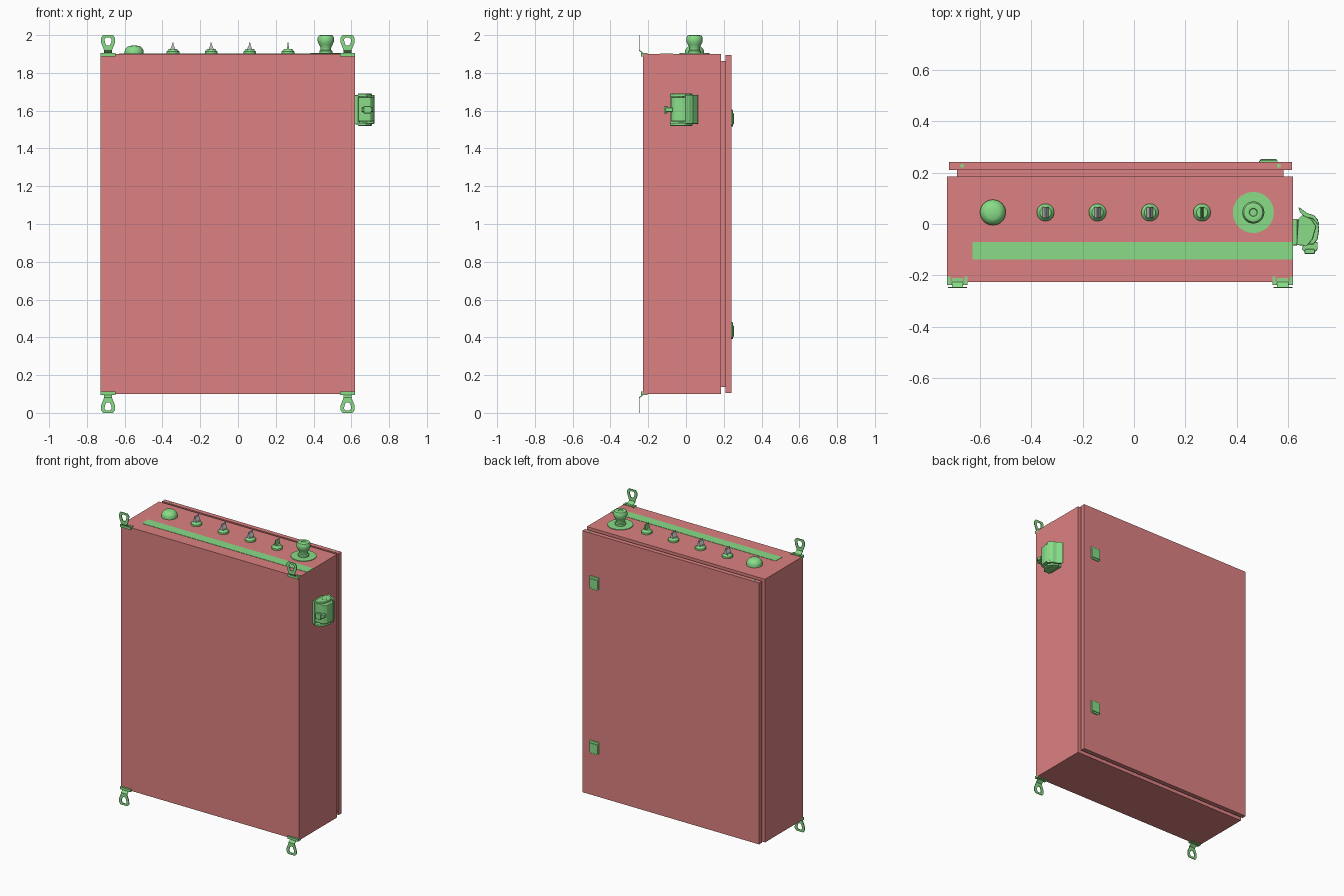
import bpy, bmesh, math
from mathutils import Vector


def material(name, rgb):
    m = bpy.data.materials.new(name)
    m.diffuse_color = (*rgb, 1)
    return m


RED = material("red_enclosure", (0.72, 0.22, 0.22))
GREEN = material("green_fittings", (0.25, 0.72, 0.25))


def finish(name, bm, mat, bevel=0, smooth=False):
    bmesh.ops.recalc_face_normals(bm, faces=bm.faces)
    me = bpy.data.meshes.new(name)
    bm.to_mesh(me)
    bm.free()
    ob = bpy.data.objects.new(name, me)
    bpy.context.collection.objects.link(ob)
    if mat:
        me.materials.append(mat)
    if bevel:
        mod = ob.modifiers.new("Bevel", "BEVEL")
        mod.width, mod.segments = bevel, 2
    if smooth:
        bpy.ops.object.select_all(action='DESELECT')
        ob.select_set(True)
        bpy.context.view_layer.objects.active = ob
        bpy.ops.object.shade_smooth_by_angle(angle=math.radians(35))
    return ob


def prism(name, pts, vec, mat, hole=None, bevel=0, smooth=False):
    """Extrude a 3D outline along vec; hole has the same point count."""
    bm = bmesh.new()
    vs = [bm.verts.new(p) for p in pts]
    if hole:
        hs = [bm.verts.new(p) for p in hole]
        n = len(vs)
        faces = [bm.faces.new((vs[i], vs[(i + 1) % n], hs[(i + 1) % n], hs[i])) for i in range(n)]
    else:
        faces = [bm.faces.new(vs)]
    geom = bmesh.ops.extrude_face_region(bm, geom=faces, use_keep_orig=True)["geom"]
    bmesh.ops.translate(bm, vec=Vector(vec), verts=[g for g in geom if isinstance(g, bmesh.types.BMVert)])
    return finish(name, bm, mat, bevel, smooth)


def box(name, x0, x1, y0, y1, z0, z1, mat=GREEN, bevel=0):
    return prism(name, [(x0, y0, z0), (x1, y0, z0), (x1, y1, z0), (x0, y1, z0)],
                 (0, 0, z1 - z0), mat, bevel=bevel)


def lathe(name, profile, loc, mat=GREEN, steps=32):
    bm = bmesh.new()
    vs = [bm.verts.new((r, 0, z)) for r, z in profile]
    es = [bm.edges.new(e) for e in zip(vs, vs[1:])]
    bmesh.ops.spin(bm, geom=vs + es, cent=(0, 0, 0), axis=(0, 0, 1), angle=math.tau, steps=steps)
    bmesh.ops.remove_doubles(bm, verts=bm.verts, dist=1e-5)
    ob = finish(name, bm, mat, smooth=True)
    ob.location = loc
    return ob


def pan(name, x0, x1, z0, z1, loops):
    """Sheet-metal pan from rectangular loops given as (inset, y)."""
    bm = bmesh.new()
    rings = [[bm.verts.new(p) for p in ((x0 + i, y, z0 + i), (x1 - i, y, z0 + i),
                                        (x1 - i, y, z1 - i), (x0 + i, y, z1 - i))] for i, y in loops]
    for a, b in zip(rings, rings[1:]):
        for k in range(4):
            j = (k + 1) % 4
            bm.faces.new((a[k], a[j], b[j], b[k]))
    bm.faces.new(rings[0])
    bm.faces.new(rings[-1])
    return finish(name, bm, RED)


# Hollow cabinet with a raised sealing lip, and the door pan over it
pan("cabinet_body", -0.728, 0.62, 0.10, 1.90,
    [(0, -0.227), (0, 0.186), (0.038, 0.186), (0.038, 0.226), (0.046, 0.226),
     (0.046, 0.178), (0.008, 0.178), (0.008, -0.219)])
pan("door", -0.722, 0.615, 0.106, 1.894, [(0, 0.241), (0, 0.21), (0.01, 0.21), (0.01, 0.233)])

# Hinge pins on the door edges
for i, x in enumerate((-0.67, 0.565)):
    for z in (0.105, 1.893):
        lathe(f"door_pin_{i}", [(0, 0), (0.008, 0), (0.008, 0.002), (0, 0.002)], (x, 0.227, z), steps=12)

# Door latches
for z in (0.435, 1.56):
    prism("latch", [(0.488, 0.239, z + 0.045), (0.56, 0.239, z + 0.045), (0.56, 0.239, z - 0.035),
                    (0.548, 0.239, z - 0.045), (0.50, 0.239, z - 0.045), (0.488, 0.239, z - 0.035)],
          (0, 0.009, 0), GREEN, bevel=0.003)
    box("latch_grip", 0.492, 0.556, 0.245, 0.253, z - 0.033, z + 0.028, bevel=0.003)

# Wall brackets at the four corners
OUT = [(-0.026, 0.1), (0.026, 0.1), (0.037, 0.086), (0.036, 0.058),
       (0.021, 0.02), (-0.021, 0.02), (-0.036, 0.058), (-0.037, 0.086)]
HOLE = [(-0.011, 0.087), (0.011, 0.087), (0.018, 0.078), (0.017, 0.062),
        (0.009, 0.044), (-0.009, 0.044), (-0.017, 0.062), (-0.018, 0.078)]
BEND = [(-0.25, 0.035), (-0.245, 0.035), (-0.245, 0.021), (-0.226, 0.005),
        (-0.21, 0.005), (-0.21, 0), (-0.228, 0), (-0.25, 0.018)]
for x in (-0.688, 0.58):
    for z, s in ((1.9, 1), (0.1, -1)):
        prism("bracket_tab", [(x + a, -0.25, z + s * b) for a, b in OUT], (0, 0.005, 0), GREEN,
              hole=[(x + a, -0.25, z + s * b) for a, b in HOLE])
        prism("bracket_bend", [(x - 0.022, y, z + s * b) for y, b in BEND], (0.044, 0, 0), GREEN)
        lo, hi = sorted((z - s * 0.012, z + s * 0.005))
        box("bracket_base", x - 0.04, x + 0.04, -0.237, -0.224, lo, hi)
        for d in (-0.034, 0.034):
            box("bracket_lug", x + d - 0.006, x + d + 0.006, -0.237, -0.205, lo, hi)

# Label strip on the top panel
box("label_strip", -0.63, 0.62, -0.138, -0.07, 1.899, 1.902)

# Indicator lamp
Y, TOP = 0.045, 1.9
lathe("lamp", [(0, 0), (0.05, 0), (0.05, 0.016), (0.046, 0.026), (0.036, 0.038), (0.026, 0.043), (0, 0.045)],
      (-0.55, Y, TOP))

# Selector switches: the first three have grey levers, the last a thin green one
for i, x in enumerate((-0.345, -0.142, 0.062, 0.265)):
    lathe("switch_collar", [(0, 0), (0.034, 0), (0.034, 0.012), (0.026, 0.02), (0.022, 0.026), (0, 0.026)],
          (x, Y, TOP))
    w, t = (0.014, 0.004) if i < 3 else (0.006, 0.003)
    prism("switch_lever", [(x - w, Y - 0.022, 1.92), (x + w, Y - 0.022, 1.92), (x + w * 0.8, Y - 0.022, 1.932),
                           (x + t, Y - 0.022, 1.948), (x + t * 0.6, Y - 0.022, 1.962),
                           (x - t * 0.6, Y - 0.022, 1.962), (x - t, Y - 0.022, 1.948),
                           (x - w * 0.8, Y - 0.022, 1.932)], (0, 0.044, 0), None if i < 3 else GREEN)

# Emergency stop with its backing disc
lathe("stop_disc", [(0, 0), (0.08, 0), (0.08, 0.004), (0, 0.004)], (0.465, Y, TOP), steps=48)
lathe("stop_button", [(0, 0.003), (0.034, 0.003), (0.034, 0.016), (0.028, 0.022), (0.028, 0.034), (0.036, 0.05),
                      (0.043, 0.066), (0.043, 0.086), (0.037, 0.097), (0.028, 0.1), (0.016, 0.098),
                      (0.014, 0.094), (0, 0.094)], (0.465, Y, TOP), steps=40)

# Plug connector on the right side: base, hood, locking lever, side arms and hook
box("plug_base", 0.618, 0.637, -0.083, 0.02, 1.528, 1.682, bevel=0.003)


def plug_part(name, xy, z0, z1, bevel=0.003):
    prism(name, [(x, y, z0) for x, y in xy], (0, 0, z1 - z0), GREEN, bevel=bevel)


plug_part("plug_hood", [(0.635, -0.08), (0.70, -0.08), (0.716, -0.06), (0.722, -0.02), (0.716, 0.02),
                        (0.70, 0.03), (0.66, 0.03), (0.635, 0.015)], 1.543, 1.672, 0.005)
plug_part("lever_cover", [(0.64, 0.066), (0.652, 0.06), (0.675, 0.042), (0.703, 0.034), (0.723, 0.003),
                          (0.718, -0.004), (0.697, 0.02), (0.665, 0.028), (0.647, 0.045)], 1.53, 1.684)
for z in (1.52, 1.675):
    plug_part("lever_arm", [(0.634, -0.082), (0.675, -0.085), (0.695, -0.06), (0.71, -0.01), (0.69, 0.02),
                            (0.655, 0.035), (0.64, 0.02)], z, z + 0.015)
    lathe("lever_pivot", [(0, 0), (0.014, 0), (0.014, 0.019), (0, 0.019)], (0.672, -0.025, z - 0.002), steps=20)
plug_part("cable_hook", [(0.66, -0.075), (0.655, -0.1), (0.672, -0.113), (0.698, -0.116), (0.715, -0.1),
                         (0.716, -0.07)], 1.594, 1.616)
box("hook_stub", 0.665, 0.705, -0.117, -0.098, 1.586, 1.624, bevel=0.004)
